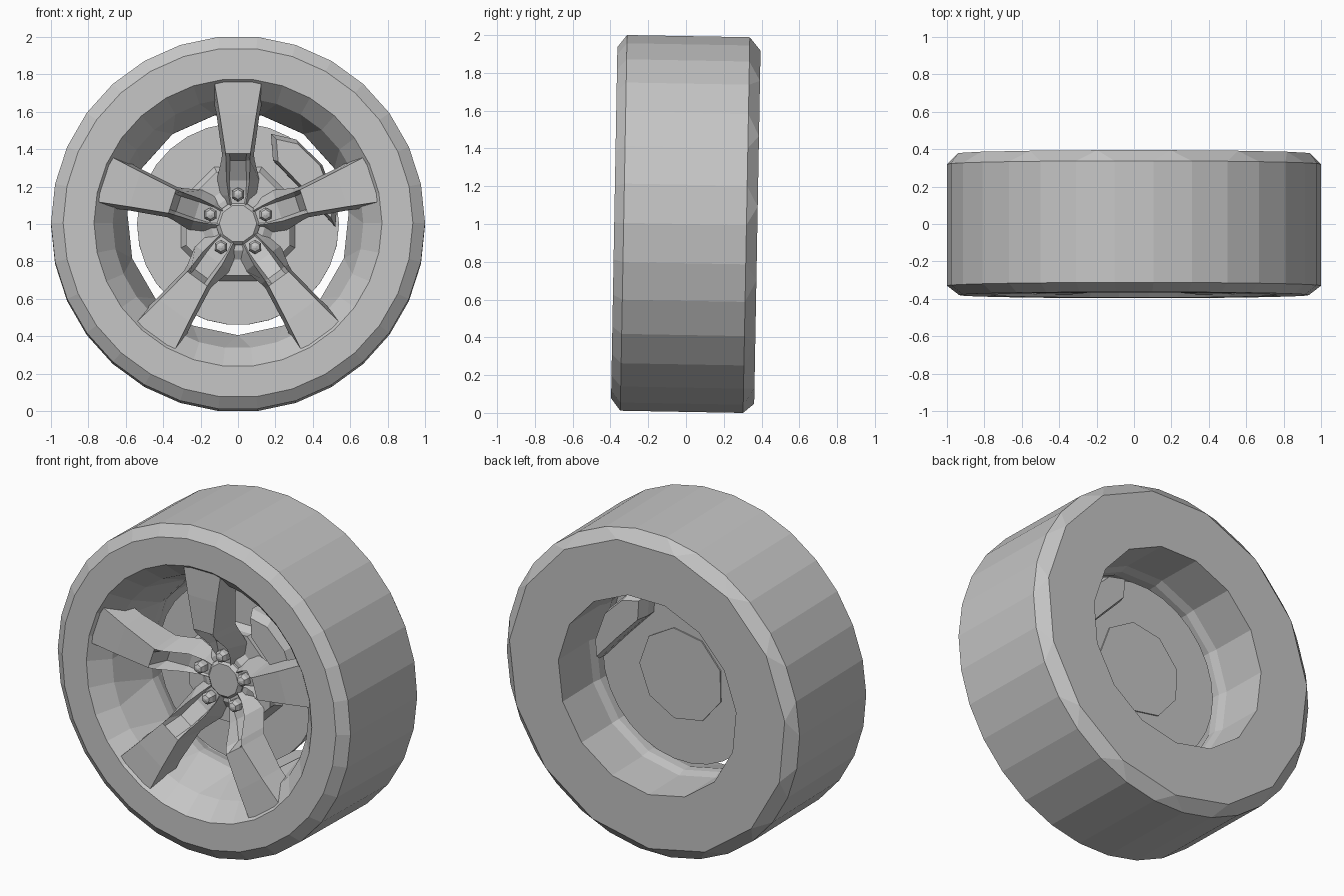
import bpy, bmesh, math
from mathutils import Matrix, Vector

cube = bpy.data.objects.get("Cube")
if cube:
    bpy.data.objects.remove(cube)

grey = bpy.data.materials.new("plain_grey")
grey.use_nodes = True
grey.diffuse_color = (0.56, 0.56, 0.56, 1)
grey.node_tree.nodes["Principled BSDF"].inputs["Base Color"].default_value = (0.56, 0.56, 0.56, 1)

# Slight camber about the wheel centre
CAMBER = Matrix.Translation((0, 0, 1)) @ Matrix.Rotation(-0.018, 4, "X")


def polar(r, deg, y):
    """Point on the wheel, angle measured clockwise from the top."""
    a = math.radians(deg)
    return Vector((r * math.sin(a), y, r * math.cos(a)))


def finish(name, bm):
    bmesh.ops.remove_doubles(bm, verts=bm.verts, dist=0.0005)
    bmesh.ops.recalc_face_normals(bm, faces=bm.faces)
    mesh = bpy.data.meshes.new(name)
    bm.to_mesh(mesh)
    bm.free()
    mesh.transform(CAMBER)
    mesh.materials.append(grey)
    ob = bpy.data.objects.new(name, mesh)
    bpy.context.collection.objects.link(ob)
    return ob


def loft(name, rings, close=False):
    """Skin equal-sized rings of points, capped unless closed."""
    bm = bmesh.new()
    loops = [[bm.verts.new(p) for p in ring] for ring in rings]
    pairs = list(zip(loops, loops[1:]))
    if close:
        pairs.append((loops[-1], loops[0]))
    for a, b in pairs:
        n = len(a)
        for i in range(n):
            j = (i + 1) % n
            bm.faces.new((a[i], a[j], b[j], b[i]))
    if not close:
        bm.faces.new(loops[0])
        bm.faces.new(loops[-1])
    return finish(name, bm)


def lathe(name, profile, sides, start=0.0):
    step = 360 / sides
    return loft(name, [[polar(r, start + step * k, y) for k in range(sides)]
                       for r, y in profile])


# Tyre and rim barrel: thirty sides in front, halved to fifteen at the back
def tyre_ring(r, y, halved):
    if halved:
        return [polar(r, 12 + 24 * (k // 2), y) for k in range(30)]
    return [polar(r, 6 + 12 * k, y) for k in range(30)]


tyre_profile = [(0.77, -0.38, False), (0.935, -0.38, False), (1.0, -0.33, False),
                (1.0, 0.32, False), (0.945, 0.378, True), (0.61, 0.378, True),
                (0.61, 0.08, True), (0.595, 0.03, True), (0.595, -0.02, True),
                (0.67, -0.27, False)]
loft("tyre_and_rim", [tyre_ring(*p) for p in tyre_profile], close=True)

# Spokes with a bolt pocket: radius, back width, front width, pocket width,
# back y, front y, pocket floor y
stations = [(0.775, 0.155, 0.13, 0.09, -0.22, -0.365, -0.365),
            (0.58, 0.115, 0.098, 0.07, -0.2, -0.36, -0.36),
            (0.37, 0.085, 0.066, 0.045, -0.15, -0.345, -0.345),
            (0.335, 0.09, 0.064, 0.043, -0.13, -0.32, -0.22),
            (0.23, 0.115, 0.062, 0.045, -0.07, -0.2, -0.15),
            (0.15, 0.11, 0.05, 0.043, -0.05, -0.15, -0.13),
            (0.07, 0.06, 0.035, 0.025, -0.05, -0.125, -0.125)]
for i in range(5):
    spin = Matrix.Rotation(math.radians(72 * i), 3, "Y")
    rings = []
    for r, wb, wf, wp, yb, yf, yp in stations:
        half = [(wb, yb), (wf, yf), (wp, yp)]
        section = [(-w, y) for w, y in half] + [(w, y) for w, y in reversed(half)]
        rings.append([spin @ Vector((w, y, r)) for w, y in section])
    loft(f"spoke_{i + 1}", rings)

    # Hexagonal wheel bolt with a domed end
    centre = spin @ Vector((0, 0, 0.155))
    bolt = [[centre + polar(r, 60 * k, y) for k in range(6)]
            for r, y in [(0.038, -0.11), (0.038, -0.165), (0.026, -0.185), (0.006, -0.192)]]
    loft(f"wheel_bolt_{i + 1}", bolt)

# Hub centre between the spokes
lathe("hub_cap", [(0.13, -0.05), (0.12, -0.12), (0.1, -0.14)], 10, 18)
lathe("hub_core", [(0.2, 0.0), (0.2, -0.08), (0.15, -0.11)], 10, 18)

# Brake disc with its raised hat and rear hub plate
lathe("brake_disc", [(0.54, 0.04), (0.54, 0.0)], 30, 6)
lathe("disc_hat", [(0.33, 0.0), (0.3, -0.04), (0.3, -0.08)], 8, 22.5)
lathe("rear_hub_plate", [(0.285, 0.03), (0.285, 0.048)], 9, 10)

# Brake caliper straddling the disc
outline = [(0.176, 0.48), (0.31, 0.45), (0.45, 0.315), (0.53, 0.1),
           (0.52, -0.016), (0.36, 0.16), (0.187, 0.34)]
mid = Vector((0.37, 0, 0.28))
caliper = []
for scale, y in [(0.85, 0.16), (1.0, 0.1), (1.0, -0.12), (0.85, -0.18)]:
    caliper.append([mid + (Vector((x, 0, z)) - mid) * scale + Vector((0, y, 0))
                    for x, z in outline])
loft("brake_caliper", caliper)
